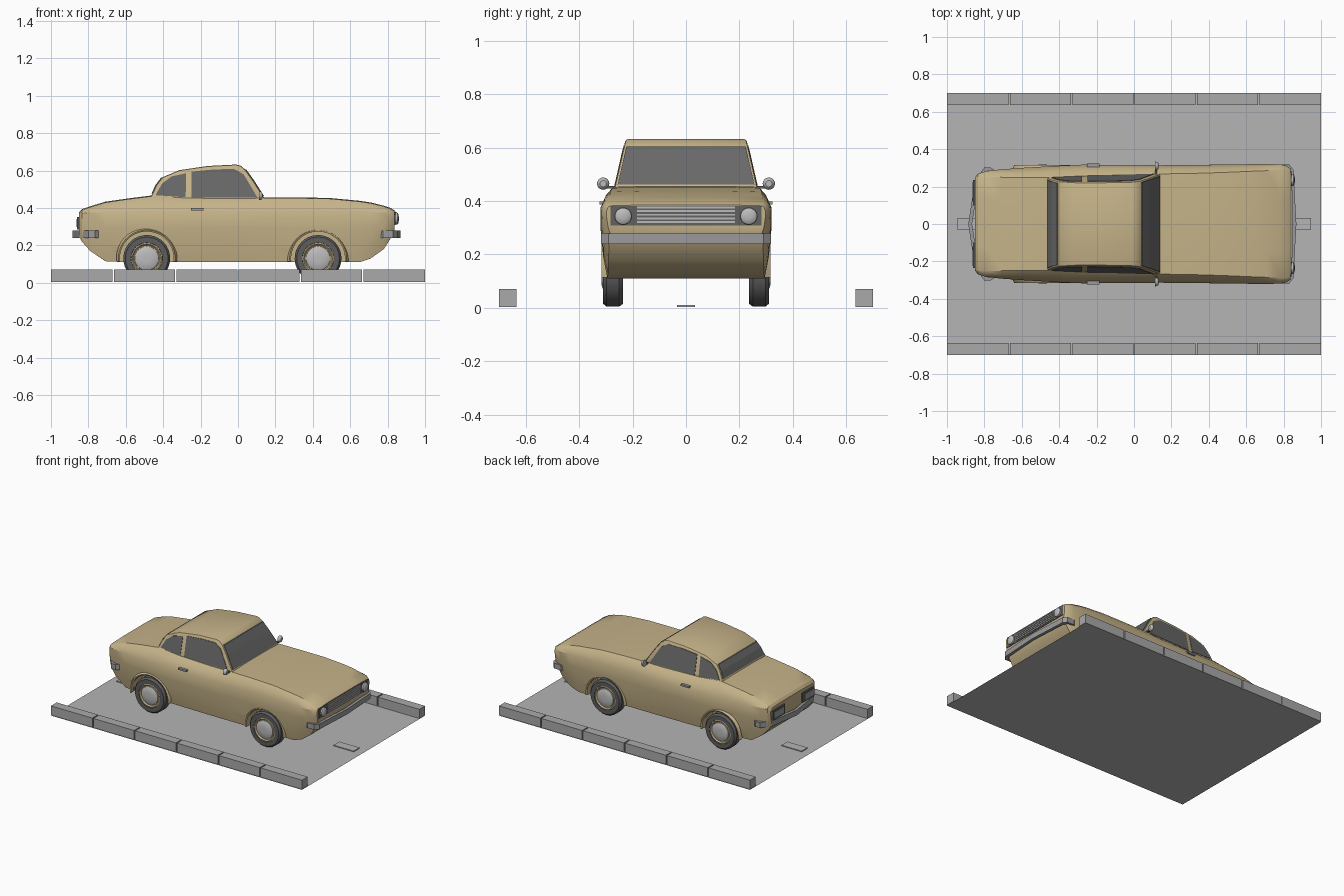
import bpy, bmesh, math
from mathutils import Vector

cube = bpy.data.objects.get("Cube")
if cube:
    bpy.data.objects.remove(cube, do_unlink=True)


def material(name, rgb):
    m = bpy.data.materials.new(name)
    m.use_nodes = True
    m.diffuse_color = (*rgb, 1)
    m.node_tree.nodes["Principled BSDF"].inputs["Base Color"].default_value = (*rgb, 1)
    return m


TAN = material("tan paint", (0.56, 0.45, 0.25))
GLASS = material("dark glass", (0.14, 0.14, 0.14))
RUBBER = material("tyre rubber", (0.11, 0.11, 0.11))
LIGHT = material("pale metal", (0.50, 0.50, 0.50))
CHROME = material("grey metal", (0.33, 0.33, 0.34))
DARK = material("dark trim", (0.12, 0.12, 0.12))
ROAD = material("road grey", (0.46, 0.46, 0.46))
KERB = material("kerb grey", (0.40, 0.40, 0.40))


def mesh(name, verts, faces, mat, smooth=None):
    bm = bmesh.new()
    vs = [bm.verts.new(v) for v in verts]
    for f in faces:
        bm.faces.new([vs[i] for i in f])
    if len(faces) > 1:
        bmesh.ops.recalc_face_normals(bm, faces=bm.faces)
    me = bpy.data.meshes.new(name)
    bm.to_mesh(me)
    bm.free()
    me.materials.append(mat)
    ob = bpy.data.objects.new(name, me)
    bpy.context.collection.objects.link(ob)
    if smooth:
        smooth_by_angle(ob, smooth)
    return ob


def activate(ob):
    bpy.ops.object.select_all(action='DESELECT')
    ob.select_set(True)
    bpy.context.view_layer.objects.active = ob


def smooth_by_angle(ob, deg):
    activate(ob)
    bpy.ops.object.shade_smooth_by_angle(angle=math.radians(deg))


def loft(name, rings, mat, smooth=None, cap=True):
    """Skin a row of closed rings that all have the same point count."""
    n = len(rings[0])
    faces = [(k*n + i, k*n + (i+1) % n, (k+1)*n + (i+1) % n, (k+1)*n + i)
             for k in range(len(rings) - 1) for i in range(n)]
    if cap:
        faces += [tuple(range(n)), tuple(range((len(rings)-1)*n, len(rings)*n))]
    return mesh(name, [v for r in rings for v in r], faces, mat, smooth)


def box(name, x, y, z, mat):
    return loft(name, [[(a, y[0], z[0]), (a, y[1], z[0]), (a, y[1], z[1]), (a, y[0], z[1])]
                       for a in x], mat)


def lathe(name, centre, axis, profile, mat, n=32, smooth=35):
    """Revolve (radius, offset) points round the x or y axis."""
    rings = []
    for r, o in profile:
        ring = []
        for i in range(n):
            c, s = r*math.cos(2*math.pi*i/n), r*math.sin(2*math.pi*i/n)
            p = Vector((o, c, s)) if axis == 'x' else Vector((c, o, s))
            ring.append(p + Vector(centre))
        rings.append(ring)
    return loft(name, rings, mat, smooth)


# Road and kerbs
mesh("road", [(-1, -.7, 0), (1, -.7, 0), (1, .7, 0), (-1, .7, 0)], [(0, 1, 2, 3)], ROAD)
for s in (-1, 1):
    for i in range(6):
        x0 = -1 + i/3
        box("kerb_stone", (x0 + .004*(i > 0), x0 + 1/3 - .004*(i < 5)),
            (s*.635, s*.70), (.004, .07), KERB)
    box("road_dash", (s*.785, s*.945), (-.033, .033), (.004, .01), ROAD)

# Lower body: x, bottom z, top z, bottom half-width, widest half-width, top half-width
stations = [(-.85, .25, .375, .235, .25, .235), (-.835, .22, .392, .25, .268, .245),
            (-.79, .17, .408, .26, .283, .25), (-.71, .115, .432, .265, .292, .25),
            (-.60, .11, .448, .27, .30, .248), (-.45, .11, .467, .28, .309, .248),
            (-.28, .11, .456, .288, .317, .257), (0, .11, .452, .292, .316, .264),
            (.14, .11, .456, .292, .314, .268), (.30, .11, .456, .292, .315, .270),
            (.49, .11, .452, .294, .318, .276), (.65, .11, .437, .294, .320, .283),
            (.71, .13, .428, .292, .320, .285), (.78, .18, .411, .29, .319, .288),
            (.815, .235, .399, .288, .312, .288), (.838, .28, .385, .285, .297, .285)]
rings = []
for x, zb, zt, wb, wm, wt in stations:
    zc = min(.375, zt - .022)
    half = [(wb, zb), (wb*.4 + wm*.6, zb + .3*(zc-zb)), (wm*.99 + wb*.01, zb + .7*(zc-zb)),
            (wm, zc), (wm*.55 + wt*.45, zc + .62*(zt-zc)), (wt, zt - .003), (wt*.5, zt + .001)]
    rings.append([(x, y, z) for y, z in half] + [(x, -y, z) for y, z in reversed(half)])
body = loft("body", rings, TAN)

# Wheel arches cut from the body
WHEELS = [(-.488, .13), (.428, .13)]
for wx, wz in WHEELS:
    for s in (-1, 1):
        cutter = lathe("arch_cutter", (wx, 0, wz), 'y', [(.147, s*.2), (.147, s*.4)], DARK)
        cutter.hide_render = True
        activate(body)
        mod = body.modifiers.new("arch", 'BOOLEAN')
        mod.operation, mod.solver, mod.object = 'DIFFERENCE', 'EXACT', cutter
        bpy.ops.object.modifier_apply(modifier=mod.name)
        bpy.data.objects.remove(cutter, do_unlink=True)
smooth_by_angle(body, 28)


# Cabin: a side outline whose half-width leans in with height
def cabin_w(x, z):
    return .268 - .21*(z - .45) - .03*(.14 - x)


outline = [(-.475, .43), (-.462, .468), (-.436, .522), (-.404, .564), (-.313, .602), (-.163, .624),
           (-.01, .632), (.014, .626), (.038, .606), (.08, .548), (.138, .457), (.152, .43)]
cabin = loft("cabin", [[(x, s*cabin_w(x, z), z) for x, z in outline] for s in (-1, 1)], TAN)
bevel = cabin.modifiers.new("bevel", 'BEVEL')
bevel.width, bevel.segments, bevel.limit_method, bevel.angle_limit = .009, 2, 'ANGLE', math.radians(50)
activate(cabin)
bpy.ops.object.modifier_apply(modifier=bevel.name)
smooth_by_angle(cabin, 30)

# Side windows
for s in (-1, 1):
    for name, pts in (("door_window", [(-.249, .455), (-.249, .594), (-.126, .606), (-.02, .608),
                                       (.03, .580), (.104, .455)]),
                      ("quarter_window", [(-.441, .468), (-.406, .530), (-.356, .568),
                                          (-.277, .586), (-.28, .457)])):
        loft(name, [[(x, s*(cabin_w(x, z) + d), z) for x, z in pts] for d in (-.004, .003)], GLASS)


# Windscreens follow the outline
def screen(name, pts, dx):
    rings = [[(x + d, s*(cabin_w(x, z) - .010), z + abs(d)*.6) for d in (-dx, dx) for s in
              ((-1, 1) if d == -dx else (1, -1))] for x, z in pts]
    loft(name, rings, GLASS)


screen("windscreen", [(.041, .602), (.08, .548), (.136, .460)], .004)
screen("rear_screen", [(-.459, .474), (-.436, .522), (-.408, .559)], -.004)

# Wheels, arch lips, mirrors, handles
for s in (-1, 1):
    for c in WHEELS:
        o = (c[0], 0, c[1])
        lathe("tyre", o, 'y', [(.09, s*.236), (.115, s*.236), (.125, s*.25), (.125, s*.297),
                               (.114, s*.311), (.084, s*.311), (.08, s*.300)], RUBBER, 40)
        lathe("wheel_rim", o, 'y', [(.083, s*.29), (.083, s*.309), (.077, s*.311),
                                    (.07, s*.303)], TAN)
        lathe("hub_cap", o, 'y', [(.066, s*.30), (.064, s*.308), (.05, s*.315), (.02, s*.317)], LIGHT)
        rings = []
        for i in range(21):
            a = math.radians(-6 + 192*i/20)
            rings.append([(c[0] + r*math.cos(a), s*y, c[1] + r*math.sin(a))
                          for r, y in ((.144, .285), (.144, .312), (.152, .316), (.163, .296))])
        loft("arch_lip", rings, TAN, 40)
    lathe("mirror", (.118, s*.31, .465), 'x', [(.012, .014), (.02, .008), (.023, 0), (.023, -.006)], LIGHT, 20)
    box("mirror_stem", (.112, .124), (s*.255, s*.305), (.447, .456), DARK)
    box("door_handle", (-.25, -.185), (s*.305, s*.324), (.387, .399), CHROME)


# Wrap-round bumpers
def bumper(name, half):
    path = half + [(x, -y) for x, y in reversed(half[:-1])]
    d = .02 if half[0][0] > 0 else -.02
    rings = [[(x, y, .24), (x, y, .278), (x - d, y*.95, .278), (x - d, y*.95, .24)] for x, y in path]
    loft(name, rings, CHROME)


bumper("front_bumper", [(.775, .318), (.83, .318), (.852, .29), (.868, 0)])
bumper("rear_bumper", [(-.765, .302), (-.80, .302), (-.85, .235), (-.886, 0)])

# Front grille with bars and headlamps
box("grille", (.83, .842), (-.283, .283), (.308, .382), DARK)
for i in range(5):
    z = .318 + i*.0135
    box("grille_bar", (.84, .847), (-.183, .183), (z, z + .007), LIGHT)
for s in (-1, 1):
    lathe("headlamp", (.84, s*.235, .343), 'x', [(.032, 0), (.031, .012), (.024, .018), (.008, .02)], LIGHT)

# Tail lamps and rear plate
for s in (-1, 1):
    box("tail_lamp_frame", (-.86, -.845), (s*.10, s*.235), (.285, .352), DARK)
    box("tail_lamp", (-.863, -.858), (s*.12, s*.225), (.297, .340), CHROME)
